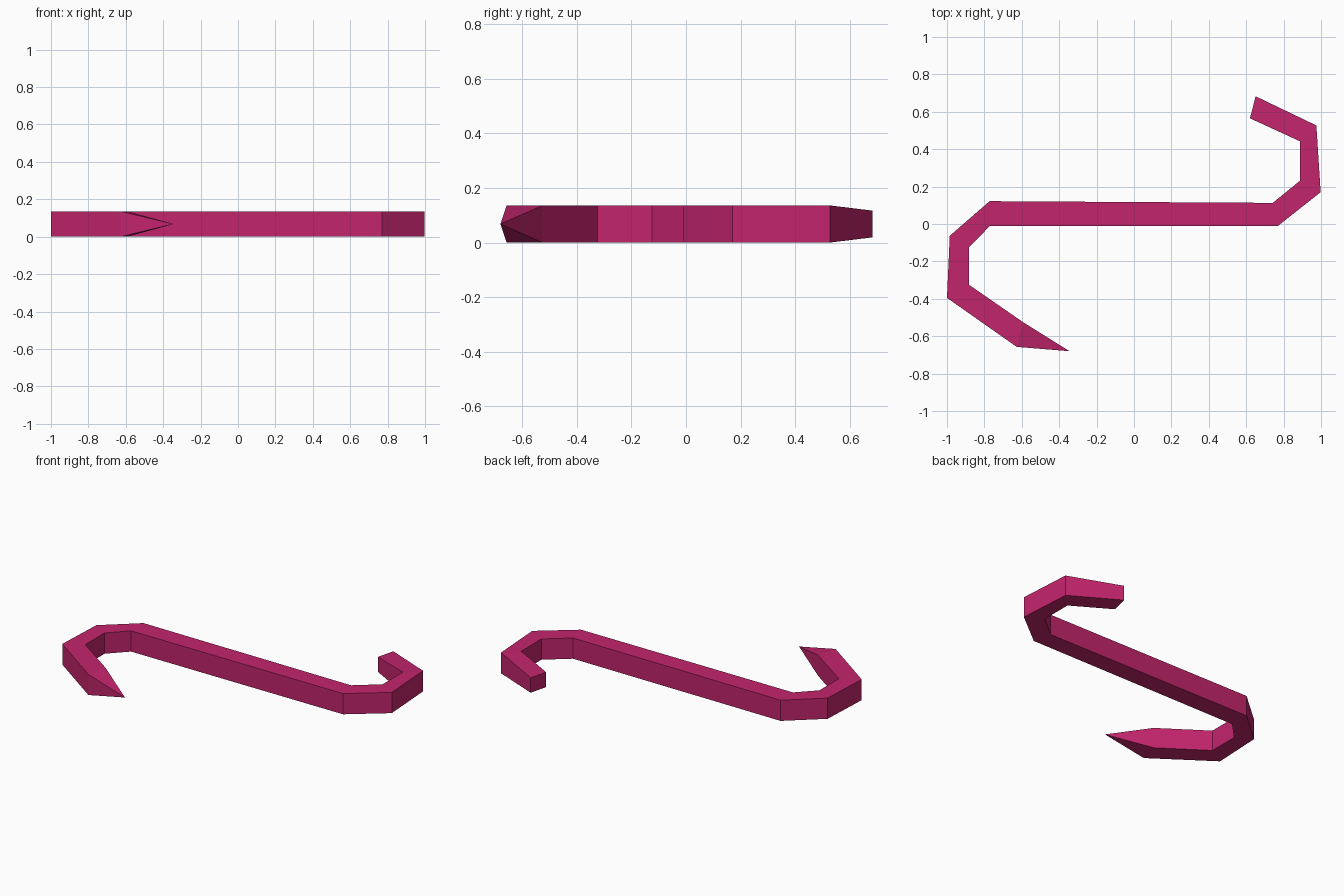
import bpy, bmesh

cube = bpy.data.objects.get("Cube")
if cube:
    bpy.data.objects.remove(cube, do_unlink=True)

# Single magenta colour
magenta = bpy.data.materials.new("magenta")
magenta.use_nodes = True
colour = (0.54, 0.018, 0.15, 1)
magenta.diffuse_color = colour
magenta.node_tree.nodes["Principled BSDF"].inputs["Base Color"].default_value = colour

MID, HALF = 0.068, 0.068

# Plan of the bar: one edge point, opposite edge point, half height
stations = [
    ((0.65, 0.683), (0.62, 0.565), 0.049),
    ((0.975, 0.527), (0.888, 0.442), HALF),
    ((0.998, 0.17), (0.888, 0.232), HALF),
    ((0.77, -0.01), (0.742, 0.113), HALF),
    ((-0.77, -0.01), (-0.772, 0.122), HALF),
    ((-0.882, -0.125), (-0.985, -0.063), HALF),
    ((-0.882, -0.325), (-1.0, -0.395), HALF),
    ((-0.593, -0.525), (-0.627, -0.657), HALF),
]
tip_point = (-0.345, -0.68, MID)

# Sweep the square section along the double hook
bm = bmesh.new()
rings = []
for a, b, h in stations:
    corners = [(*a, MID - h), (*b, MID - h), (*b, MID + h), (*a, MID + h)]
    rings.append([bm.verts.new(c) for c in corners])
for r, s in zip(rings, rings[1:]):
    for i in range(4):
        j = (i + 1) % 4
        bm.faces.new((r[i], r[j], s[j], s[i]))

# Blunt end and pointed end
bm.faces.new(rings[0])
tip = bm.verts.new(tip_point)
for i in range(4):
    bm.faces.new((rings[-1][i], rings[-1][(i + 1) % 4], tip))
bmesh.ops.recalc_face_normals(bm, faces=bm.faces[:])

mesh = bpy.data.meshes.new("double_hook")
bm.to_mesh(mesh)
bm.free()
mesh.materials.append(magenta)
hook = bpy.data.objects.new("double_hook", mesh)
bpy.context.collection.objects.link(hook)
